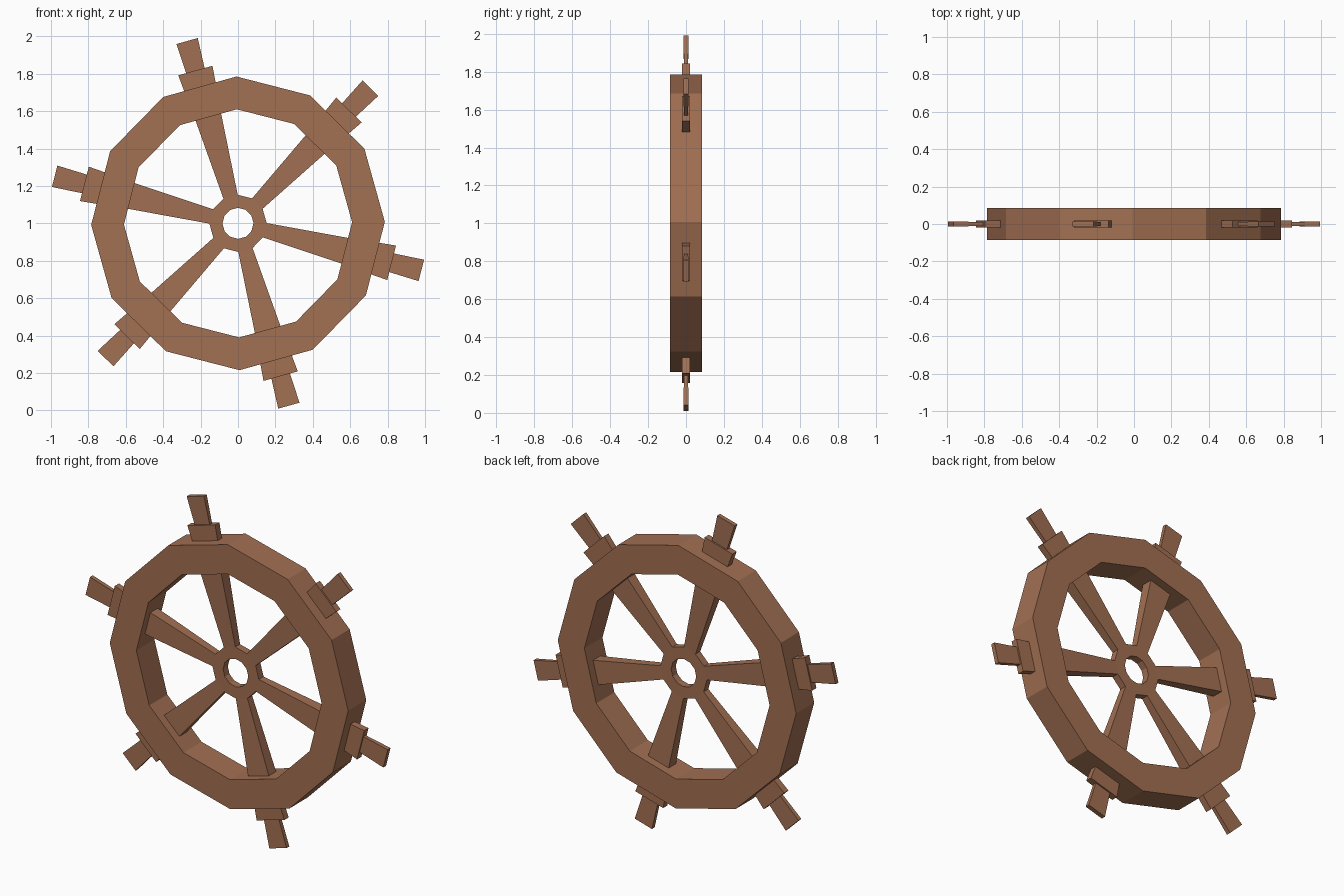
import bpy, bmesh
from math import cos, sin, pi, radians

if "Cube" in bpy.data.objects:
    bpy.data.objects.remove(bpy.data.objects["Cube"])

TURN = radians(0.6)                      # slight rotation of the whole wheel
CENTRE_Z = 1.0
wood = bpy.data.materials.new("wood")
wood.diffuse_color = (0.36, 0.16, 0.085, 1)
wood.use_nodes = True
wood.node_tree.nodes["Principled BSDF"].inputs["Base Color"].default_value = wood.diffuse_color


def finish(name, verts, faces):
    mesh = bpy.data.meshes.new(name)
    mesh.from_pydata(verts, [], faces)
    bm = bmesh.new()
    bm.from_mesh(mesh)
    bmesh.ops.recalc_face_normals(bm, faces=bm.faces)
    bm.to_mesh(mesh)
    bm.free()
    mesh.materials.append(wood)
    ob = bpy.data.objects.new(name, mesh)
    bpy.context.collection.objects.link(ob)
    return ob


def ring(name, r_in, r_out, half, sides=12):
    """Flat-sided ring around the y axis."""
    section = [(r_in, -half), (r_out, -half), (r_out, half), (r_in, half)]
    verts = [(r * cos(TURN + 2 * pi * i / sides), y,
              CENTRE_Z + r * sin(TURN + 2 * pi * i / sides))
             for i in range(sides) for r, y in section]
    faces = []
    for i in range(sides):
        a, b = 4 * i, 4 * ((i + 1) % sides)
        faces += [(a + k, a + (k + 1) % 4, b + (k + 1) % 4, b + k) for k in range(4)]
    return finish(name, verts, faces)


def tapered_bar(name, angle, inner, outer):
    """Radial bar; each end is (radius, half width, half thickness)."""
    verts = []
    for r, w, t in (inner, outer):
        for u, y in ((-w, -t), (w, -t), (w, t), (-w, t)):
            verts.append((r * cos(angle) - u * sin(angle), y,
                          CENTRE_Z + r * sin(angle) + u * cos(angle)))
    faces = [(0, 1, 2, 3), (4, 5, 6, 7)]
    faces += [(k, (k + 1) % 4, (k + 1) % 4 + 4, k + 4) for k in range(4)]
    return finish(name, verts, faces)


# Rim and pierced hub
ring("rim", 0.61, 0.785, 0.085)
ring("hub", 0.083, 0.153, 0.022)

# Six spokes, each with a collar and a handle outside the rim
for i in range(6):
    a = TURN + radians(45 + 60 * i)
    tapered_bar(f"spoke_{i + 1}", a, (0.147, 0.0395, 0.022), (0.62, 0.073, 0.035))
    tapered_bar(f"collar_{i + 1}", a, (0.745, 0.086, 0.02), (0.848, 0.095, 0.02))
    tapered_bar(f"handle_{i + 1}", a, (0.84, 0.051, 0.011), (1.012, 0.059, 0.013))
